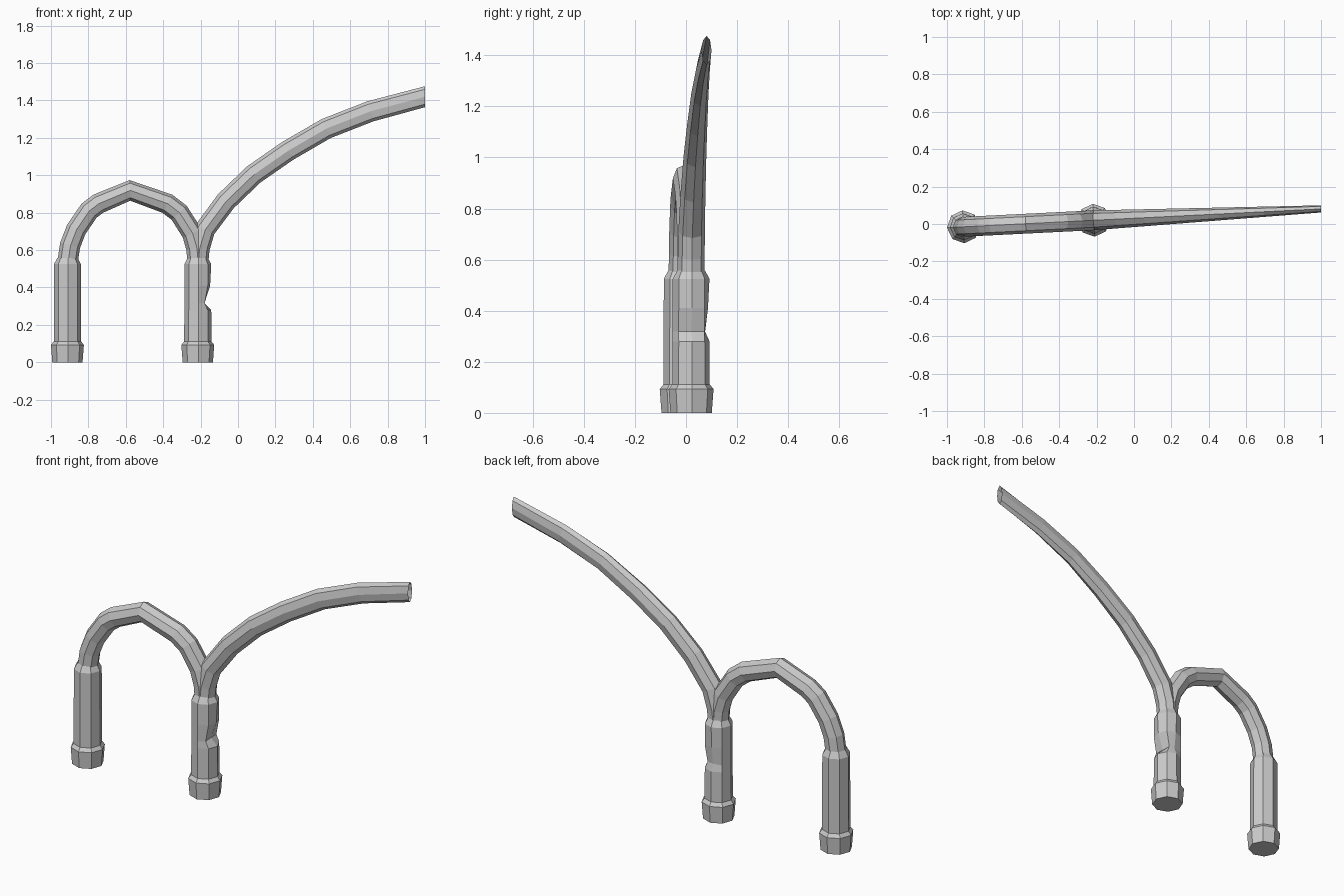
import bpy, bmesh, math
from mathutils import Vector

if "Cube" in bpy.data.objects:
    bpy.data.objects.remove(bpy.data.objects["Cube"])

SIDES = 8
SLOPE = 0.05                                   # plan drift of the whole frame
ALONG = Vector((1, SLOPE, 0)).normalized()
ACROSS = Vector((-SLOPE, 1, 0)).normalized()
UP = Vector((0, 0, 1))


def skin(name, rings, cap_start=False, cap_end=False):
    """Join rings of points into a faceted tube."""
    bm = bmesh.new()
    loops = [[bm.verts.new(p) for p in ring] for ring in rings]
    for a, b in zip(loops, loops[1:]):
        for i in range(SIDES):
            j = (i + 1) % SIDES
            bm.faces.new((a[i], a[j], b[j], b[i]))
    if cap_start:
        bm.faces.new(loops[0][::-1])
    if cap_end:
        bm.faces.new(loops[-1])
    bmesh.ops.recalc_face_normals(bm, faces=bm.faces)
    mesh = bpy.data.meshes.new(name)
    bm.to_mesh(mesh)
    bm.free()
    obj = bpy.data.objects.new(name, mesh)
    bpy.context.collection.objects.link(obj)
    return obj


def post_ring(base, radius, z, dent=None):
    ring = []
    for i in range(SIDES):
        a = i * math.tau / SIDES
        u, v = radius * math.cos(a), radius * math.sin(a)
        if dent:
            u = min(u, dent[0])
            v = min(v, dent[1])
        ring.append(base + ALONG * u + ACROSS * v + UP * z)
    return ring


def post(name, base, dented=False):
    # foot collar, then straight sleeve
    rings = [post_ring(base, r, z) for r, z in
             ((0.081, 0.0), (0.088, 0.093), (0.073, 0.112))]
    if dented:
        rings += [post_ring(base, 0.072, 0.28),
                  post_ring(base, 0.072, 0.318, (0.034, 0.055)),
                  post_ring(base, 0.072, 0.41, (0.066, 0.066))]
    rings += [post_ring(base, 0.072, 0.525), post_ring(base, 0.054, 0.558)]
    return skin(name, rings, cap_start=True)


def tube(name, path, start_dir, end_dir, radius, width):
    """Sweep an oval section along (x, z, y) points; width is start/end half width."""
    pts = [Vector((x, y, z)) for x, z, y in path]
    x0, x1 = pts[0].x, pts[-1].x
    rings = []
    for k, p in enumerate(pts):
        if k == 0:
            t = Vector(start_dir)
        elif k == len(pts) - 1:
            t = Vector(end_dir)
        else:
            t = (p - pts[k - 1]).normalized() + (pts[k + 1] - p).normalized()
        n = t.cross(ACROSS).normalized()
        w = width[0] + (width[1] - width[0]) * (p.x - x0) / (x1 - x0)
        rings.append([p + n * radius * math.cos(i * math.tau / SIDES)
                      + ACROSS * w * math.sin(i * math.tau / SIDES)
                      for i in range(SIDES)])
    return skin(name, rings)


left_base = Vector((-0.912, -0.015, 0))
right_base = Vector((-0.215, 0.02, 0))

# Two posts, the right one with a dent on its outer side
post("left_post", left_base)
post("right_post", right_base, dented=True)

# Arch linking the posts
arch = ((-0.912, 0.53), (-0.898, 0.625), (-0.865, 0.71), (-0.797, 0.81),
        (-0.747, 0.848), (-0.578, 0.919), (-0.378, 0.848), (-0.315, 0.80),
        (-0.245, 0.69), (-0.222, 0.61), (-0.215, 0.53))
tube("arch", [(x, z, -0.015 + 0.05 * (x + 0.912)) for x, z in arch],
     UP, -UP, 0.055, (0.053, 0.053))

# Long curved arm, thinning in depth towards its open end
arm = ((-0.215, 0.53), (-0.207, 0.61), (-0.177, 0.71), (-0.065, 0.861),
       (0.085, 1.005), (0.265, 1.13), (0.472, 1.25), (0.708, 1.342), (1.0, 1.42))
tube("arm", [(x, z, 0.02 + 0.05 * (x + 0.215)) for x, z in arm],
     UP, ALONG, 0.056, (0.053, 0.019))
